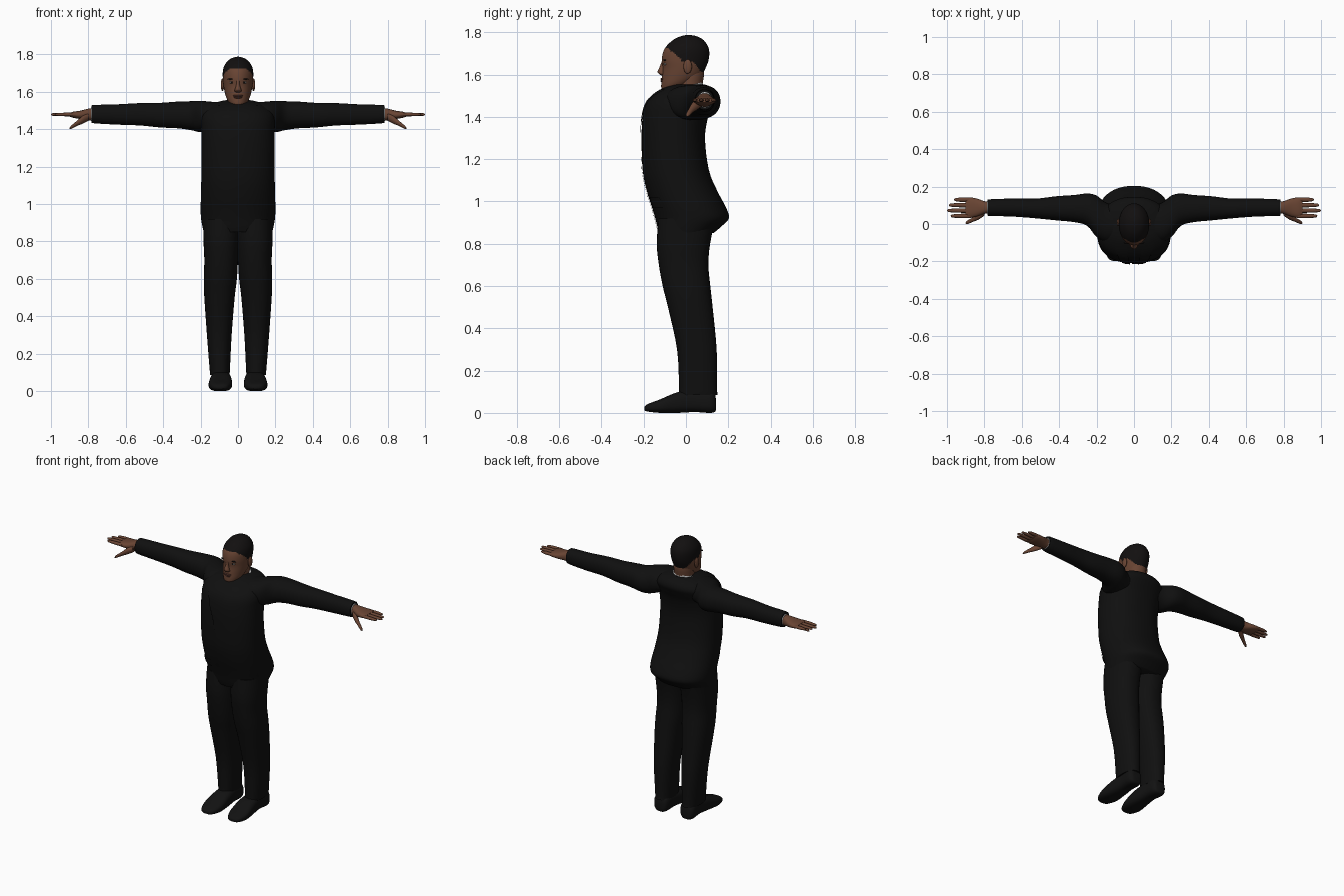
import bpy, bmesh, math
from mathutils import Vector

old = bpy.data.objects.get("Cube")
if old:
    bpy.data.objects.remove(old)


def material(name, r, g, b):
    m = bpy.data.materials.new(name)
    m.use_nodes = True
    m.diffuse_color = (r, g, b, 1)
    m.node_tree.nodes["Principled BSDF"].inputs["Base Color"].default_value = (r, g, b, 1)
    return m


SUIT = material("black cloth", .005, .005, .005)
SHOE = material("black leather", .006, .006, .006)
HAIR = material("black hair", .006, .005, .005)
SKIN = material("brown skin", .14, .058, .033)
LIPS = material("dark lips", .09, .035, .026)
WHITE = material("white shirt", .6, .6, .6)
EYE = material("eye white", .3, .27, .25)


def finish(bm, name, mats, mirror):
    bmesh.ops.recalc_face_normals(bm, faces=bm.faces)
    me = bpy.data.meshes.new(name)
    bm.to_mesh(me)
    bm.free()
    for m in mats:
        me.materials.append(m)
    ob = bpy.data.objects.new(name, me)
    bpy.context.collection.objects.link(ob)
    if mirror:
        ob.modifiers.new("mirror", "MIRROR").use_mirror_merge = False
    bpy.ops.object.select_all(action="DESELECT")
    ob.select_set(True)
    bpy.context.view_layer.objects.active = ob
    bpy.ops.object.shade_smooth_by_angle(angle=math.radians(50))
    return ob


def spline(rows, steps):
    """Smooth the rows by passing a spline through them."""
    out = []
    last = len(rows) - 1
    for i in range(last):
        quad = [rows[max(i - 1, 0)], rows[i], rows[i + 1], rows[min(i + 2, last)]]
        for s in range(steps):
            t = s / steps
            out.append([b + t / 2 * (c - a + t * (2*a - 5*b + 4*c - d + t * (3*(b - c) + d - a)))
                        for a, b, c, d in zip(*quad)])
    return out + [rows[-1]]


def loft(name, axis, rows, mats, n=32, power=2.0, steps=4, mirror=False,
         paint=None, keep=None, grow=0.0, tilt=0.0):
    """Rows hold position on the axis, then low and high limits on the other two axes."""
    bm = bmesh.new()
    rings = []
    for t, a0, a1, b0, b1 in spline(rows, steps):
        ring = []
        for k in range(n):
            ang = 2 * math.pi * k / n
            c, s = math.cos(ang), math.sin(ang)
            a = (a0 + a1) / 2 + ((a1 - a0) / 2 + grow) * math.copysign(abs(c) ** (2 / power), c)
            b = (b0 + b1) / 2 + ((b1 - b0) / 2 + grow) * math.copysign(abs(s) ** (2 / power), s)
            p = {"x": (t, a, b), "y": (a, t, b), "z": (a, b, t)}[axis]
            ring.append(bm.verts.new((p[0], p[1], p[2] + tilt * p[1])))
        rings.append(ring)
    for lo, hi in zip(rings, rings[1:]):
        for k in range(n):
            j = (k + 1) % n
            bm.faces.new((lo[k], lo[j], hi[j], hi[k]))
    bm.faces.new(rings[0])
    bm.faces.new(rings[-1])
    for f in list(bm.faces):
        mid = f.calc_center_median()
        if keep and not keep(mid):
            bm.faces.remove(f)
        elif paint:
            f.material_index = paint(mid)
    return finish(bm, name, mats, mirror)


def sym(rows):
    """Expand z, half width, front, back to full rows."""
    return [(z, -w, w, f, b) for z, w, f, b in rows]


def ball(name, at, size, mat, mirror=False, turn=0.0):
    bm = bmesh.new()
    bmesh.ops.create_uvsphere(bm, u_segments=20, v_segments=12, radius=1)
    bmesh.ops.scale(bm, vec=size, verts=bm.verts)
    for v in bm.verts:
        v.co.z += turn * v.co.x
        v.co += Vector(at)
    return finish(bm, name, [mat], mirror)


# Jacket body, with raised lapels and a front overlap
torso = sym([(.85, .183, -.125, .13), (.88, .19, -.135, .165), (.92, .197, -.145, .203),
             (.97, .2, -.16, .19), (1.05, .198, -.185, .148), (1.15, .196, -.205, .108),
             (1.3, .195, -.21, .09), (1.4, .195, -.205, .105), (1.46, .198, -.19, .13),
             (1.5, .185, -.16, .145), (1.535, .14, -.11, .13), (1.553, .08, -.06, .09)])
loft("jacket", "z", torso, [SUIT], n=48, power=2.25)
loft("lapels", "z", torso, [SUIT], n=160, power=2.25, steps=12, grow=.006,
     keep=lambda p: p.y < -.05 and 1.25 < p.z < 1.53
     and .01 + (p.z - 1.25) * .1 < abs(p.x) < .015 + (p.z - 1.25) * .32)
loft("front_overlap", "z", torso, [SUIT], n=160, power=2.25, steps=12, grow=.004,
     keep=lambda p: p.y < 0 and p.z < 1.28 and -.012 < p.x < .03)
loft("hip_pockets", "z", torso, [SUIT], n=160, power=2.25, steps=12, grow=.005, mirror=True,
     keep=lambda p: p.y < 0 and .97 < p.z < 1.02 and .08 < p.x < .16)

# Sleeves with white cuffs
loft("sleeves", "x", [(.04, -.08, .1, 1.41, 1.543), (.14, -.1, .11, 1.395, 1.547),
     (.2, -.07, .152, 1.385, 1.552), (.25, -.01, .163, 1.395, 1.55),
     (.32, .01, .155, 1.405, 1.548), (.42, .02, .148, 1.41, 1.541),
     (.52, .03, .136, 1.42, 1.54), (.65, .04, .136, 1.425, 1.533),
     (.77, .043, .132, 1.432, 1.53), (.782, .048, .127, 1.438, 1.525)],
     [SUIT], power=2.2, mirror=True)
loft("cuffs", "x", [(.76, .055, .122, 1.445, 1.517), (.787, .055, .122, 1.445, 1.517)],
     [WHITE], mirror=True)

# Hands
loft("palms", "x", [(.76, .06, .118, 1.447, 1.514), (.8, .054, .122, 1.448, 1.51),
     (.84, .04, .136, 1.454, 1.5), (.88, .034, .142, 1.461, 1.494),
     (.9, .042, .134, 1.468, 1.488)], [SKIN], n=24, power=2.4, mirror=True)
for label, y, tip in (("index", .043, .98), ("middle", .072, 1.0),
                      ("ring", .101, .99), ("little", .13, .962)):
    loft(label + "_fingers", "x",
         [(x, y - r, y + r, 1.479 - r * .8, 1.479 + r * .8) for x, r in
          ((.87, .011), (.92, .012), (tip - .015, .009), (tip - .004, .006), (tip, .001))],
         [SKIN], n=12, mirror=True)
loft("thumbs", "x", [(.8, .045, .08, 1.445, 1.485), (.83, .024, .06, 1.43, 1.472),
     (.86, .012, .037, 1.418, 1.446), (.89, .0, .019, 1.403, 1.421),
     (.9, .003, .008, 1.402, 1.408)], [SKIN], n=16, mirror=True)

# Trousers and shoes
loft("trouser_legs", "z", [(.085, .045, .148, -.035, .15), (.12, .043, .152, -.033, .147),
     (.3, .034, .166, -.042, .145), (.5, .018, .18, -.085, .126),
     (.6, .006, .183, -.11, .115), (.7, 0, .18, -.128, .106),
     (.8, -.005, .184, -.138, .114), (.92, -.01, .184, -.13, .14)],
     [SUIT], power=2.3, mirror=True)
loft("shoes", "y", [(-.197, .075, .115, .012, .028), (-.18, .052, .14, .006, .042),
     (-.12, .033, .157, 0, .065), (-.04, .034, .15, 0, .098), (.04, .042, .142, .004, .11),
     (.11, .045, .145, 0, .11), (.135, .055, .135, .004, .095), (.142, .07, .12, .015, .06)],
     [SHOE], power=2.8, mirror=True)

# Neck and collars
loft("neck", "z", sym([(1.48, .07, -.06, .09), (1.54, .06, -.045, .078),
                       (1.6, .06, -.04, .085), (1.64, .055, -.03, .08)]), [SKIN])
loft("shirt_collar", "z", sym([(1.5, .083, -.075, .085), (1.547, .073, -.055, .078)]),
     [WHITE], tilt=.22)
loft("jacket_collar", "z", sym([(1.48, .105, -.1, .105), (1.535, .079, -.072, .086)]),
     [SUIT], tilt=.22)


# Head, with the hair painted above a hairline
def is_hair(p):
    temple = min(max((p.y + .085) / .07, 0), 1)
    nape = min(max((p.y - .03) / .05, 0), 1)
    return int(p.z > 1.725 - .062 * temple - .06 * nape)


loft("head", "z", sym([(1.524, .015, -.1, -.07), (1.533, .038, -.115, -.035),
     (1.555, .056, -.117, .02), (1.59, .069, -.114, .07), (1.63, .077, -.11, .092),
     (1.67, .081, -.114, .107), (1.71, .081, -.107, .11), (1.74, .073, -.088, .101),
     (1.768, .052, -.055, .078), (1.783, .026, -.02, .045), (1.788, .004, .008, .016)]),
     [SKIN, HAIR], n=72, steps=6, paint=is_hair)
loft("nose", "z", sym([(1.597, .01, -.118, -.1), (1.604, .019, -.128, -.1),
     (1.615, .017, -.134, -.1), (1.64, .009, -.123, -.1), (1.668, .008, -.113, -.1)]),
     [SKIN], n=20)
ball("ears", (.083, .008, 1.638), (.009, .02, .034), SKIN, True)
ball("eyes", (.032, -.097, 1.65), (.014, .008, .006), EYE, True)
ball("irises", (.032, -.102, 1.65), (.006, .004, .0055), HAIR, True)
ball("eyebrows", (.034, -.1, 1.669), (.021, .007, .004), HAIR, True, -.08)
ball("upper_lip", (0, -.11, 1.579), (.026, .011, .006), LIPS)
ball("lower_lip", (0, -.11, 1.57), (.022, .011, .006), LIPS)
